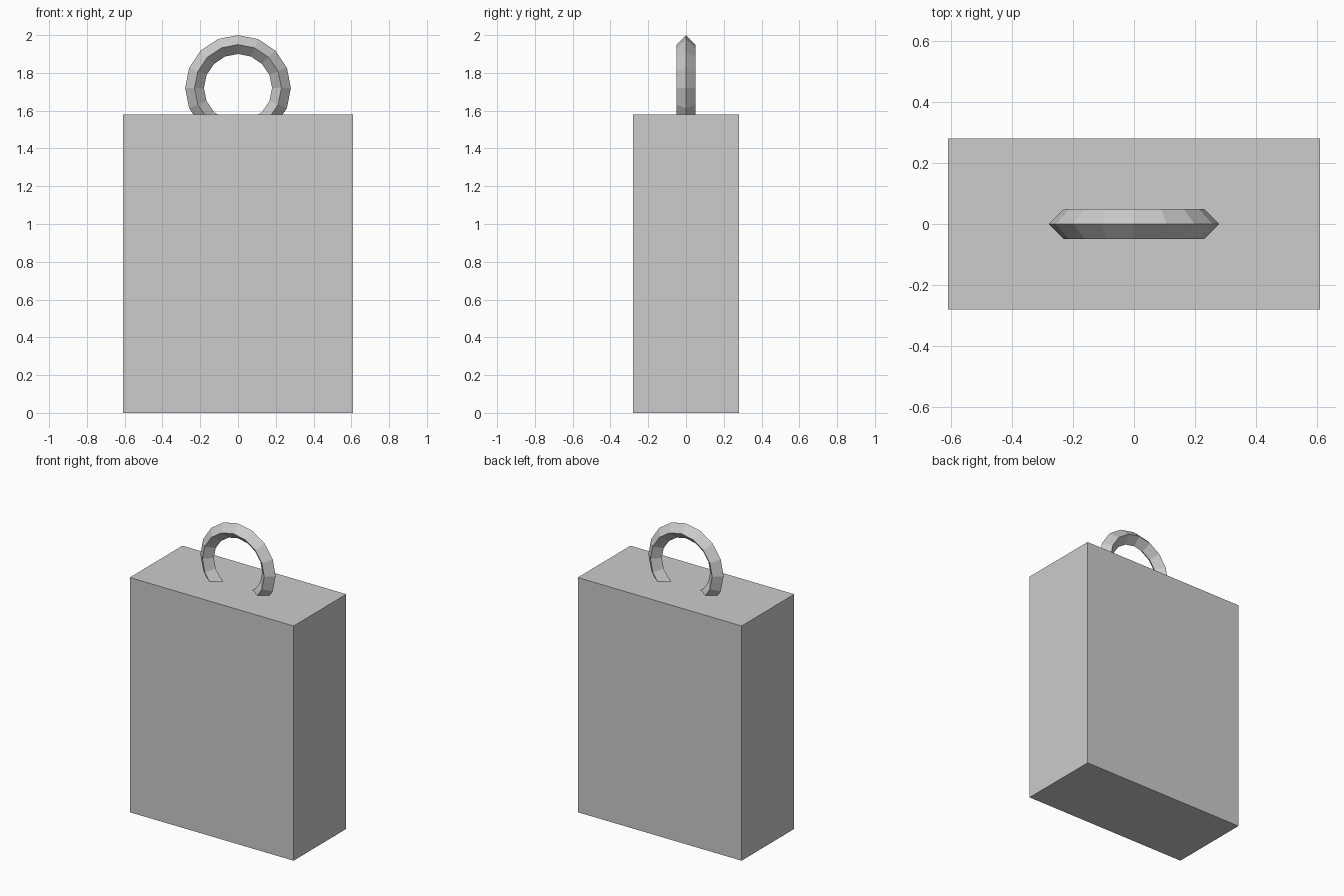
import bpy
import math

cube = bpy.data.objects.get("Cube")
if cube:
    bpy.data.objects.remove(cube, do_unlink=True)

# Single plain grey for the whole model
grey = bpy.data.materials.new("light_grey")
grey.use_nodes = True
colour = (0.604, 0.604, 0.604, 1)
grey.diffuse_color = colour
grey.node_tree.nodes["Principled BSDF"].inputs["Base Color"].default_value = colour

WIDTH, DEPTH, HEIGHT = 1.22, 0.56, 1.58
RING_RADIUS, RING_THICKNESS = 0.23, 0.05


def finish(name):
    """Name the new part, apply its transform and colour it."""
    part = bpy.context.object
    part.name = part.data.name = name
    bpy.ops.object.transform_apply(location=False, rotation=True, scale=True)
    bpy.ops.object.shade_flat()
    part.data.materials.append(grey)
    return part


# Box body
bpy.ops.mesh.primitive_cube_add(size=1, location=(0, 0, HEIGHT / 2))
bpy.context.object.scale = (WIDTH, DEPTH, HEIGHT)
finish("body")

# Upright ring with a diamond section, its lower part sunk into the body
bpy.ops.mesh.primitive_torus_add(
    major_segments=16, minor_segments=4,
    major_radius=RING_RADIUS, minor_radius=RING_THICKNESS,
    location=(0, 0, 2 - RING_RADIUS - RING_THICKNESS),
    rotation=(math.pi / 2, 0, 0))
finish("ring_handle")
